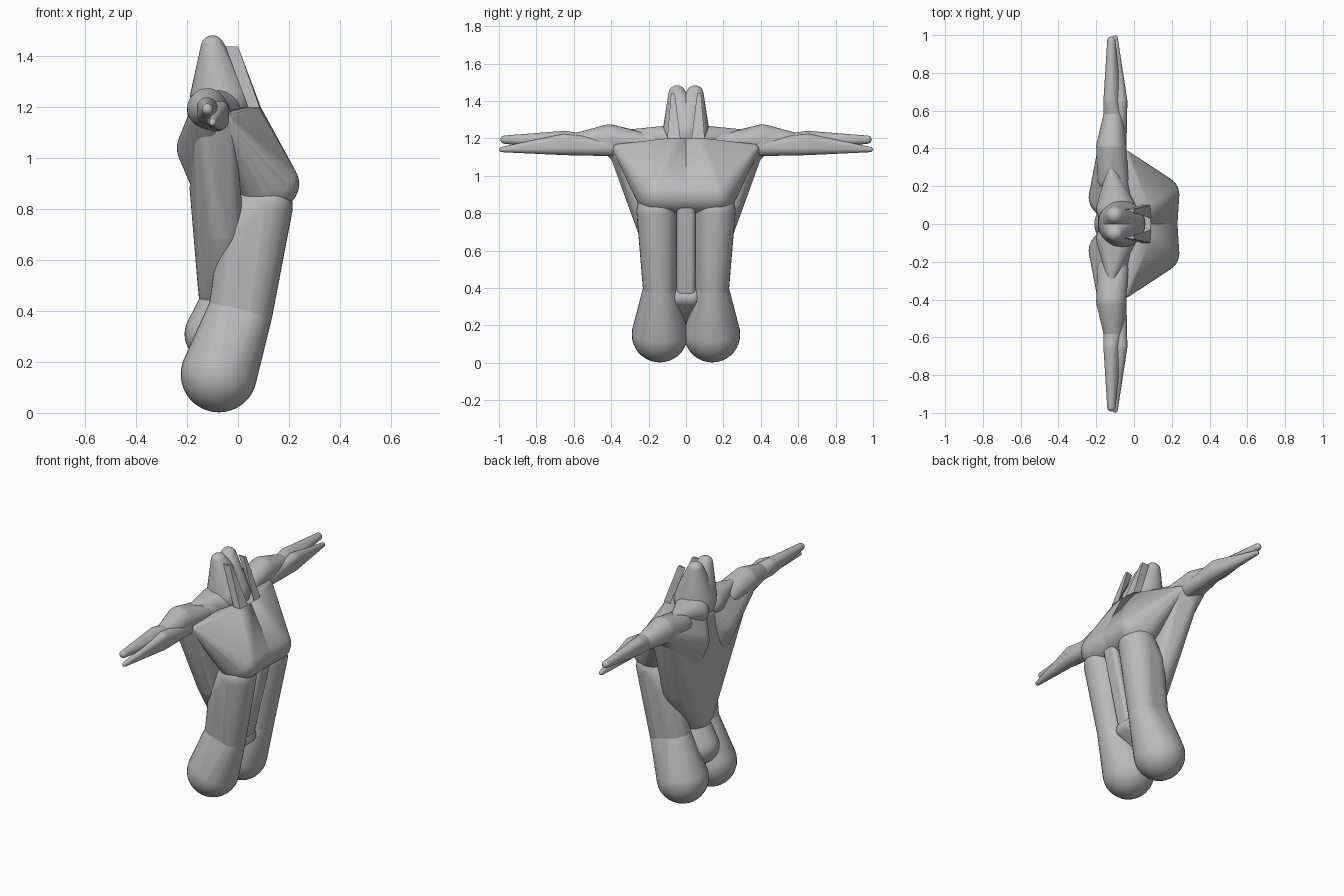
import bpy, bmesh
from math import radians
from mathutils import Vector, Matrix

cube = bpy.data.objects.get("Cube")
if cube:
    bpy.data.objects.remove(cube, do_unlink=True)

grey = bpy.data.materials.new("clay_grey")
grey.use_nodes = True
GREY = (.5, .5, .5, 1)
grey.diffuse_color = GREY
grey.node_tree.nodes["Principled BSDF"].inputs["Base Color"].default_value = GREY


def hull(name, balls, side=1):
    """Stretch a skin over balls given as x, y, z, radius; a zero radius is a sharp corner."""
    bm = bmesh.new()
    for x, y, z, radius in balls:
        place = Matrix.Translation(Vector((x, y * side, z)))
        if radius:
            bmesh.ops.create_uvsphere(bm, u_segments=32, v_segments=18, radius=radius, matrix=place)
        else:
            bm.verts.new(place.translation)
    bmesh.ops.delete(bm, geom=bm.edges[:], context='EDGES_FACES')
    result = bmesh.ops.convex_hull(bm, input=bm.verts[:])
    leftover = result["geom_interior"] + result["geom_unused"]
    inner = {item for item in leftover if isinstance(item, bmesh.types.BMVert)}
    bmesh.ops.delete(bm, geom=list(inner), context='VERTS')
    bmesh.ops.recalc_face_normals(bm, faces=bm.faces[:])
    mesh = bpy.data.meshes.new(name)
    bm.to_mesh(mesh)
    bm.free()
    mesh.materials.append(grey)
    part = bpy.data.objects.new(name, mesh)
    bpy.context.collection.objects.link(part)
    bpy.ops.object.select_all(action='DESELECT')
    part.select_set(True)
    bpy.context.view_layer.objects.active = part
    bpy.ops.object.shade_smooth_by_angle(angle=radians(30))


def pair(name, *balls):
    """One part on each side of the body."""
    for label, side in (("left", 1), ("right", -1)):
        hull(f"{label}_{name}", balls, side)


def across(name, *balls):
    """One part that spans the body, its balls mirrored to the other side."""
    mirrored = [(x, -y, z, radius) for x, y, z, radius in balls if y]
    hull(name, list(balls) + mirrored)


# Joints shared by neighbouring parts
waist_front = (.045, .14, .39, .09)
waist_back = (-.03, .14, .41, .085)
breastbone = (.13, 0, .9, .1)
collar = (.09, 0, 1.2, 0)
armpit = (-.045, .36, 1.14, .03)
deltoid = (-.12, .41, 1.195, .08)
biceps = (-.085, .4, 1.15, .045)
elbow = (-.11, .58, 1.18, .05)

# Hips and the long columns of the abdomen
pair("hip", (-.075, .14, .152, .15), waist_front, waist_back)
pair("abdomen", waist_front, waist_back, (.105, .155, .81, .11), (.03, .155, .72, .1))
across("belly_strip", (.175, .025, .83, .025), (.065, .025, .37, .025),
       (0, 0, .8, .04), (-.04, 0, .4, .04))
across("pelvis", (-.1, 0, .31, .11), (-.05, 0, .45, .09), (.045, .03, .35, .05))

# Chest halves, meeting at the breastbone
pair("chest", breastbone, (.14, .155, .9, .1), (.1, .17, .9, .1),
     collar, (.08, .1, 1.2, 0), armpit, (-.08, 0, 1.2, 0))

# Broad tapering back
across("back", (-.13, .37, 1.14, .045), armpit, (-.09, .1, .88, .1),
       (-.06, .175, .72, .085), (-.06, .03, .52, .1), (-.065, 0, .47, .09))
pair("shoulder_blade", (-.14, .14, 1.04, .1), (-.11, .13, .92, .08),
     (-.13, .38, 1.16, .065), (-.08, .05, 1.18, .08))

# Neck ending in two lobes, with a flat blade in front of each
pair("neck", (-.1, .048, 1.437, .046), (-.065, 0, 1.23, .125))
pair("neck_blade", (-.05, .075, 1.44, 0), (0, .08, 1.44, 0), (0, .06, 1.44, 0),
     (.09, .03, 1.2, 0), (.085, .1, 1.2, 0), (.04, .1, 1.2, 0))

# Shoulders and outstretched arms
pair("trapezius", (-.12, .08, 1.19, .08), (-.07, .08, 1.19, .08), (-.12, .28, 1.225, .025))
pair("shoulder", (-.13, .24, 1.17, .065), (-.08, .24, 1.18, .05), deltoid)
pair("upper_arm", deltoid, biceps, elbow)
pair("upper_forearm", elbow, (-.122, .65, 1.2, .04), (-.125, .65, 1.17, .035),
     (-.12, .97, 1.193, .022))
pair("lower_forearm", biceps, (-.075, .65, 1.15, .04), (-.07, .65, 1.19, .035),
     (-.1, .985, 1.14, .014))
